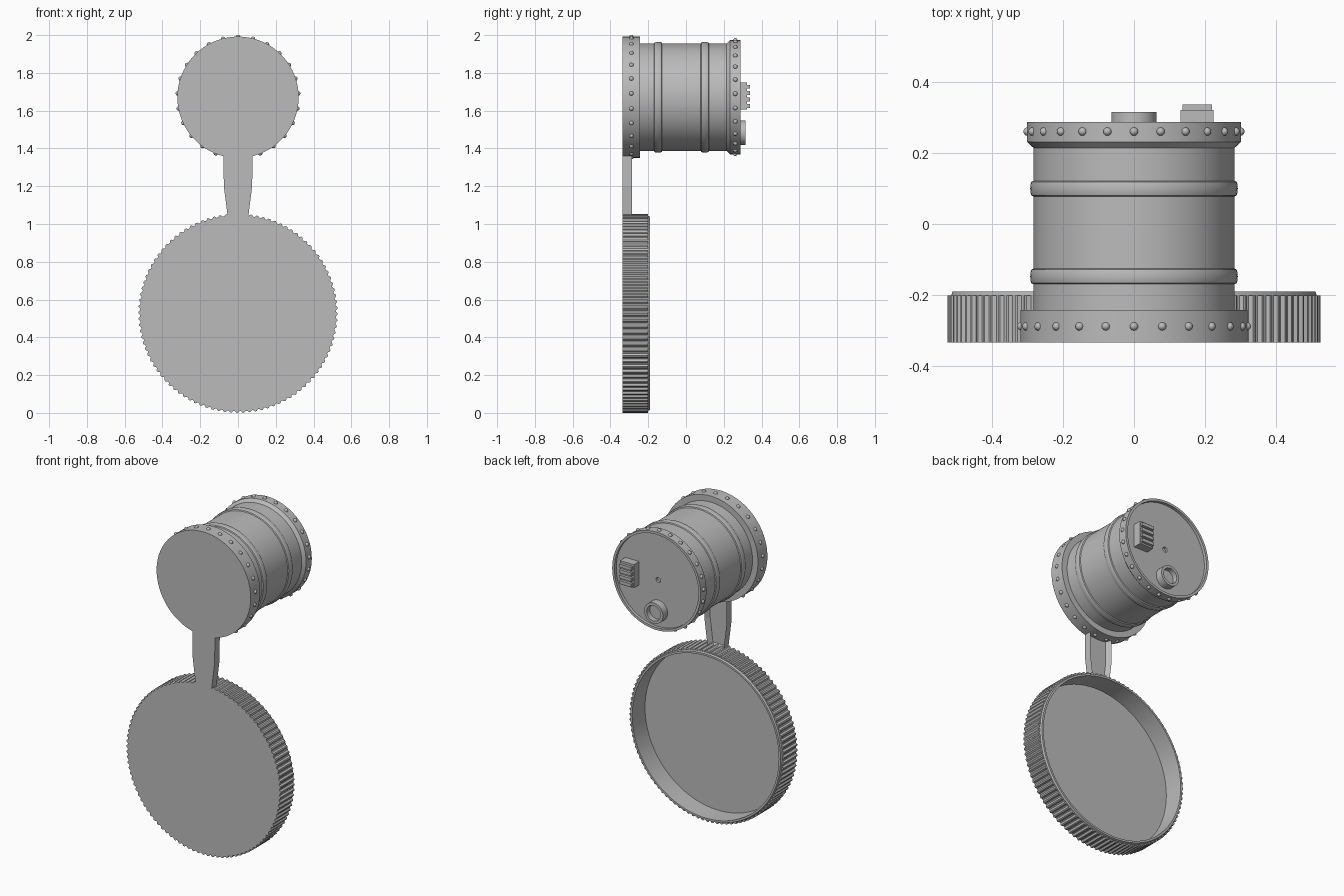
import bpy, bmesh
from math import sin, cos, pi, radians

if "Cube" in bpy.data.objects:
    bpy.data.objects.remove(bpy.data.objects["Cube"], do_unlink=True)

GREY = (0.5, 0.5, 0.5, 1)
mat = bpy.data.materials.new("plain grey")
mat.use_nodes = True
mat.diffuse_color = GREY
mat.node_tree.nodes["Principled BSDF"].inputs["Base Color"].default_value = GREY

FRONT = -0.335      # shared front plane
BARREL_Z = 1.671    # height of the barrel axis
CAP_Z = 0.527       # height of the cap axis


def finish(name, bm, smooth=True):
    bmesh.ops.recalc_face_normals(bm, faces=bm.faces)
    mesh = bpy.data.meshes.new(name)
    bm.to_mesh(mesh)
    bm.free()
    mesh.materials.append(mat)
    ob = bpy.data.objects.new(name, mesh)
    bpy.context.collection.objects.link(ob)
    if smooth:
        bpy.ops.object.select_all(action='DESELECT')
        ob.select_set(True)
        bpy.context.view_layer.objects.active = ob
        bpy.ops.object.shade_smooth_by_angle(angle=radians(30))
    return ob


def lathe(name, profile, z, segments=96, teeth=()):
    """Revolve (radius, y) points about the y direction; rings in teeth are knurled."""
    bm = bmesh.new()
    rings = []
    for i, (r, y) in enumerate(profile):
        ring = []
        for k in range(segments):
            a = 2 * pi * k / segments
            rr = r - 0.009 if i in teeth and k % 4 > 1 else r
            ring.append(bm.verts.new((rr * sin(a), y, z + rr * cos(a))))
        rings.append(ring)
    for lo, hi in zip(rings, rings[1:]):
        for k in range(segments):
            n = (k + 1) % segments
            bm.faces.new((lo[k], lo[n], hi[n], hi[k]))
    bm.faces.new(rings[0])
    bm.faces.new(rings[-1])
    return finish(name, bm)


def box(name, x, y, z):
    bm = bmesh.new()
    bmesh.ops.create_cube(bm, size=1)
    for v in bm.verts:
        v.co = [lo + (c + 0.5) * (hi - lo) for c, (lo, hi) in zip(v.co, (x, y, z))]
    return finish(name, bm, smooth=False)


def rivets(name, radius, y, count=25):
    bm = bmesh.new()
    for k in range(count):
        a = 2 * pi * k / count
        made = bmesh.ops.create_uvsphere(bm, u_segments=12, v_segments=8, radius=0.012)
        bmesh.ops.translate(bm, verts=made["verts"],
                            vec=(radius * sin(a), y, BARREL_Z + radius * cos(a)))
    return finish(name, bm)


def hoop(y, r=0.284, half=0.022, height=0.009):
    return [(r + height * sin(pi * t / 6) ** 0.6 if 0 < t < 6 else r,
             y - half * cos(pi * t / 6)) for t in range(7)]


# Barrel: hoops, flared upper rim, recessed lid with a small centre hole
barrel = [(0.284, -0.25), *hoop(-0.148), *hoop(0.1), (0.284, 0.215),
          (0.302, 0.232), (0.302, 0.288), (0.287, 0.288), (0.287, 0.27),
          (0.016, 0.27), (0.016, 0.255)]
lathe("barrel_body", barrel, BARREL_Z)
lathe("base_flange", [(0.321, FRONT), (0.321, -0.243)], BARREL_Z)
rivets("base_rivets", 0.319, -0.289)
rivets("rim_rivets", 0.301, 0.261)

# Lid fittings
lathe("bung_ring", [(0.064, 0.26), (0.064, 0.316), (0.047, 0.316), (0.047, 0.285)],
      1.483, segments=48)
box("lid_block", (0.131, 0.225), (0.26, 0.322), (1.605, 1.75))
for i in range(4):
    z = 1.615 + i * 0.034
    box(f"block_rib_{i + 1}", (0.137, 0.22), (0.32, 0.338), (z, z + 0.02))

# Large cap: knurled wall, chamfered lip, open towards the back
lathe("knurled_cap", [(0.527, FRONT), (0.527, -0.202), (0.516, -0.202), (0.512, -0.19),
                      (0.5, -0.19), (0.5, -0.315)],
      CAP_Z, segments=400, teeth=(0, 1))

# Connecting neck: tapered strap hollowed on its back side
bm = bmesh.new()
half = [(0.054, 1.036), (0.075, 1.2), (0.077, 1.375)]
outline = half + [(-x, z) for x, z in reversed(half)]
face = bm.faces.new([bm.verts.new((x, FRONT, z)) for x, z in outline])
out = bmesh.ops.extrude_face_region(bm, geom=[face])["geom"]
bmesh.ops.translate(bm, verts=[g for g in out if isinstance(g, bmesh.types.BMVert)],
                    vec=(0, 0.048, 0))
bmesh.ops.recalc_face_normals(bm, faces=bm.faces)
back = [f for f in bm.faces if all(v.co.y > FRONT + 0.04 for v in f.verts)]
bmesh.ops.inset_region(bm, faces=back, thickness=0.018, use_even_offset=True)
for v in {v for f in back for v in f.verts}:
    v.co.y -= 0.03
finish("neck_strap", bm, smooth=False)
